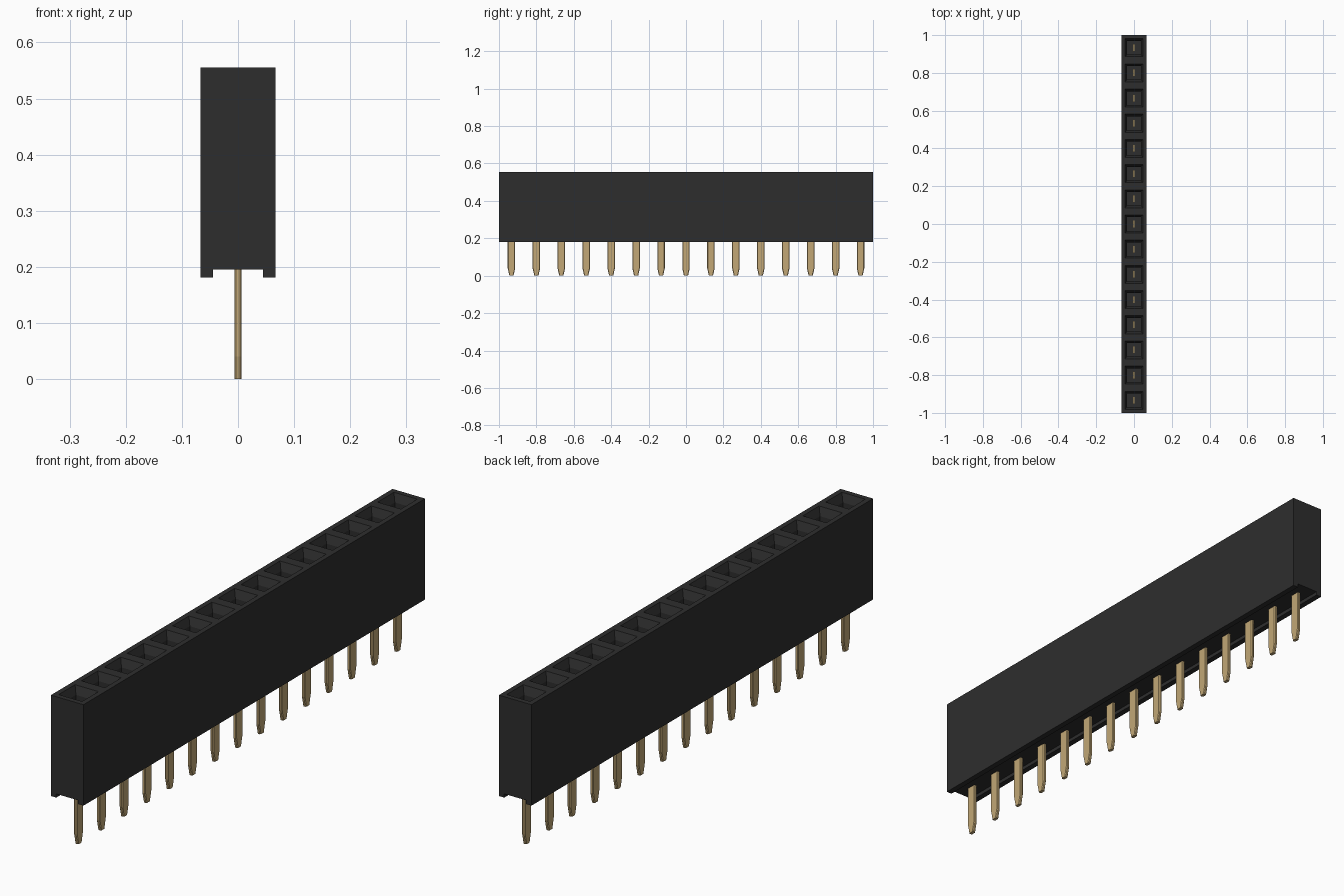
import bpy
import bmesh

if "Cube" in bpy.data.objects:
    bpy.data.objects.remove(bpy.data.objects["Cube"])

COUNT = 15
PITCH = 2 / COUNT
HALF = PITCH / 2
TOP, BOTTOM, NOTCH_Z, NOTCH_X = 0.555, 0.181, 0.195, 0.045
FLOOR = 0.24


def material(name, rgb):
    m = bpy.data.materials.new(name)
    m.use_nodes = True
    m.diffuse_color = (*rgb, 1)
    bsdf = m.node_tree.nodes["Principled BSDF"]
    bsdf.inputs["Base Color"].default_value = (*rgb, 1)
    bsdf.inputs["Roughness"].default_value = 0.6
    return m


def finish(name, bm, mat):
    bmesh.ops.recalc_face_normals(bm, faces=bm.faces[:])
    mesh = bpy.data.meshes.new(name)
    bm.to_mesh(mesh)
    bm.free()
    mesh.materials.append(mat)
    ob = bpy.data.objects.new(name, mesh)
    bpy.context.collection.objects.link(ob)
    return ob


def loft(bm, rings):
    """Joins rings of points with quads and caps both ends."""
    vs = [[bm.verts.new(p) for p in ring] for ring in rings]
    n = len(vs[0])
    for a, b in zip(vs, vs[1:]):
        for i in range(n):
            bm.faces.new((a[i], a[(i + 1) % n], b[(i + 1) % n], b[i]))
    bm.faces.new(vs[0][::-1])
    bm.faces.new(vs[-1])


black = material("black plastic", (0.027, 0.027, 0.027))
gold = material("gold metal", (0.54, 0.39, 0.18))

# Housing: channel-bottomed profile swept along y, one segment per socket
profile = [(-HALF, BOTTOM), (-NOTCH_X, BOTTOM), (-NOTCH_X, NOTCH_Z), (NOTCH_X, NOTCH_Z),
           (NOTCH_X, BOTTOM), (HALF, BOTTOM), (HALF, TOP), (-HALF, TOP)]
bm = bmesh.new()
loft(bm, [[(x, -1 + i * PITCH, z) for x, z in profile] for i in range(COUNT + 1)])
bmesh.ops.recalc_face_normals(bm, faces=bm.faces[:])

# Sockets: rim, sloped lead-in, then a deep square hole
cells = [f for f in bm.faces if f.normal.z > 0.9]
bmesh.ops.inset_individual(bm, faces=cells, thickness=HALF - 0.04)
bmesh.ops.inset_individual(bm, faces=cells, thickness=0.017, depth=-0.03)
holes = bmesh.ops.extrude_discrete_faces(bm, faces=cells)["faces"]
for f in holes:
    for v in f.verts:
        v.co.z = FLOOR
# Flat sides merge back into single faces
bmesh.ops.dissolve_limit(bm, angle_limit=0.01, verts=bm.verts[:], edges=bm.edges[:])
finish("housing", bm, black)


# Pins: flat blades with chamfered corners and a tapered tip
def blade_ring(hx, hy, z, y, c=0.003):
    corner = [(hx, hy - c), (hx - c, hy), (c - hx, hy), (-hx, hy - c),
              (-hx, c - hy), (c - hx, -hy), (hx - c, -hy), (hx, c - hy)]
    return [(px, y + py, z) for px, py in corner]


for i in range(COUNT):
    y = -1 + (i + 0.5) * PITCH
    bm = bmesh.new()
    loft(bm, [blade_ring(0.0065, 0.011, 0, y), blade_ring(0.0065, 0.02, 0.04, y),
              blade_ring(0.0065, 0.02, FLOOR + 0.06, y)])
    finish(f"pin_{i + 1:02d}", bm, gold)
